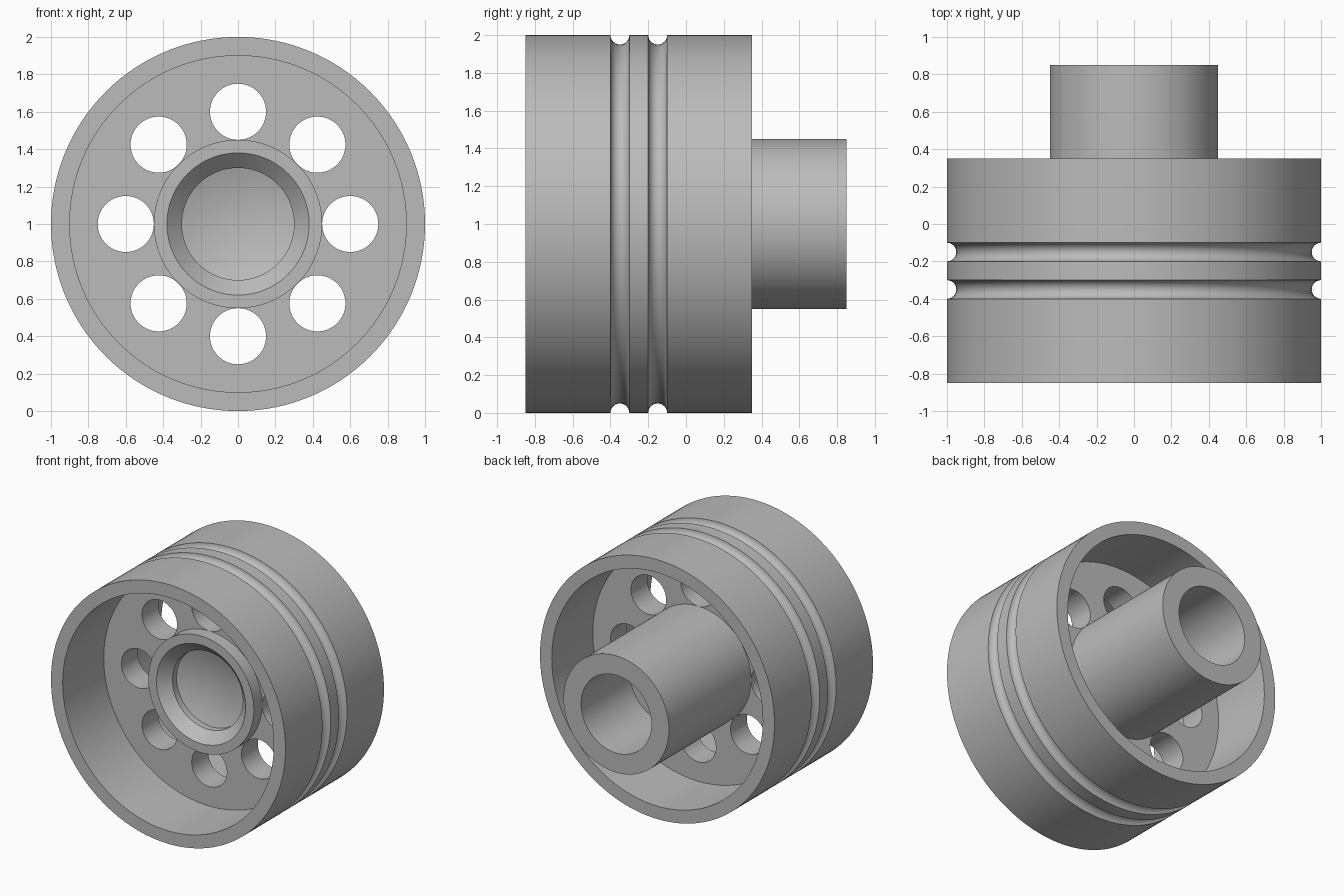
import bpy, bmesh, math
from mathutils import Matrix, Vector

if "Cube" in bpy.data.objects:
    bpy.data.objects.remove(bpy.data.objects["Cube"], do_unlink=True)

CENTRE_Z = 1.0
SIDES = 128

grey = bpy.data.materials.new("plain grey")
grey.use_nodes = True
colour = (0.5, 0.5, 0.5, 1)
grey.diffuse_color = colour
grey.node_tree.nodes["Principled BSDF"].inputs["Base Color"].default_value = colour


def make_object(name, bm):
    bmesh.ops.recalc_face_normals(bm, faces=bm.faces)
    mesh = bpy.data.meshes.new(name)
    bm.to_mesh(mesh)
    bm.free()
    mesh.materials.append(grey)
    obj = bpy.data.objects.new(name, mesh)
    bpy.context.collection.objects.link(obj)
    return obj


def lathe(name, profile, closed=True):
    """Spin (radius, y) points about the wheel axis."""
    bm = bmesh.new()
    verts = [bm.verts.new((r, y, CENTRE_Z)) for r, y in profile]
    pairs = list(zip(verts, verts[1:]))
    if closed:
        pairs.append((verts[-1], verts[0]))
    edges = [bm.edges.new(p) for p in pairs]
    bmesh.ops.spin(bm, geom=verts + edges, cent=(0, 0, CENTRE_Z), axis=(0, 1, 0),
                   angle=math.tau, steps=SIDES, use_merge=False)
    bmesh.ops.remove_doubles(bm, verts=bm.verts, dist=1e-5)
    return make_object(name, bm)


def smooth(obj):
    bpy.ops.object.select_all(action='DESELECT')
    obj.select_set(True)
    bpy.context.view_layer.objects.active = obj
    bpy.ops.object.shade_smooth_by_angle(angle=math.radians(25))


def arc(radius, y, size, steps=12):
    """Half-round groove cut into the outer surface."""
    return [(radius - size * math.sin(math.pi * i / steps),
             y - size * math.cos(math.pi * i / steps)) for i in range(steps + 1)]


# Outer rim with two round grooves
rim = lathe("rim", [(0.9, -0.85), (1, -0.85)] + arc(1, -0.35, 0.05)
            + arc(1, -0.15, 0.05) + [(1, 0.35), (0.9, 0.35)])

# Web disc joining rim and hub
web = lathe("web", [(0.42, -0.35), (0.92, -0.35), (0.92, -0.15), (0.42, -0.15)])

# Ring of eight round holes through the web
bm = bmesh.new()
for i in range(8):
    a = math.tau * i / 8
    place = Matrix.Translation(Vector((0.6 * math.cos(a), -0.25, CENTRE_Z + 0.6 * math.sin(a))))
    bmesh.ops.create_cone(bm, cap_ends=True, segments=64, radius1=0.15, radius2=0.15,
                          depth=0.6, matrix=place @ Matrix.Rotation(math.pi / 2, 4, 'X'))
cutter = make_object("hole_cutter", bm)
cut = web.modifiers.new("holes", 'BOOLEAN')
cut.operation = 'DIFFERENCE'
cut.solver = 'EXACT'
cut.object = cutter
bpy.context.view_layer.objects.active = web
bpy.ops.object.modifier_apply(modifier=cut.name)
bpy.data.objects.remove(cutter, do_unlink=True)

# Hub with a chamfered, dished front socket and a blind rear bore
dish = [(0.3 * math.cos(math.pi / 2 * t / 8), -0.32 + 0.05 * (1 - math.cos(math.pi / 2 * t / 8) ** 2))
        for t in range(8)] + [(0, -0.27)]
hub = lathe("hub", dish[::-1] + [(0.3, -0.37), (0.38, -0.45), (0.45, -0.45), (0.45, 0.85),
                                 (0.3, 0.85), (0.3, 0.25), (0, 0.25)], closed=False)

for part in (rim, web, hub):
    smooth(part)
